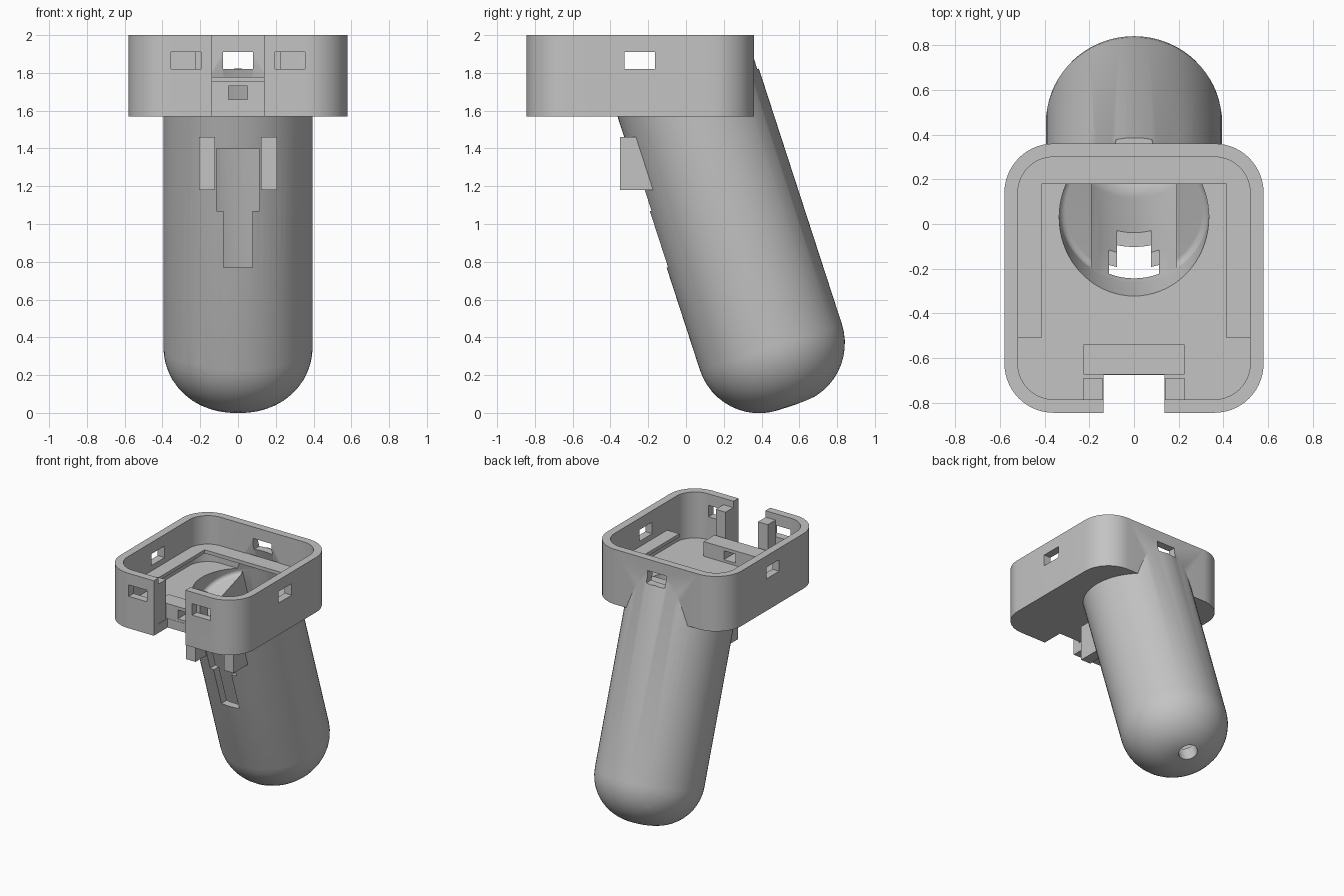
import bpy, bmesh, math
from mathutils import Vector

if "Cube" in bpy.data.objects:
    bpy.data.objects.remove(bpy.data.objects["Cube"], do_unlink=True)

GREY = bpy.data.materials.new("light_grey")
GREY.use_nodes = True
GREY.diffuse_color = (0.55, 0.55, 0.55, 1)
GREY.node_tree.nodes["Principled BSDF"].inputs["Base Color"].default_value = (0.55, 0.55, 0.55, 1)

TILT = math.radians(18)
DOWN = Vector((0, math.sin(TILT), -math.cos(TILT)))
ORIGIN = Vector((0, 0.509, 0.165))      # reference point on the handle axis


def make(name, bm):
    bmesh.ops.recalc_face_normals(bm, faces=bm.faces)
    mesh = bpy.data.meshes.new(name)
    bm.to_mesh(mesh)
    bm.free()
    mesh.materials.append(GREY)
    obj = bpy.data.objects.new(name, mesh)
    bpy.context.collection.objects.link(obj)
    return obj


def box(name, x0, x1, y0, y1, z0, z1):
    bm = bmesh.new()
    bmesh.ops.create_cube(bm, size=1)
    for v in bm.verts:
        v.co = ((x0 + x1) / 2 + v.co.x * (x1 - x0),
                (y0 + y1) / 2 + v.co.y * (y1 - y0),
                (z0 + z1) / 2 + v.co.z * (z1 - z0))
    return make(name, bm)


def rounded_prism(name, inset, z0, z1, steps=14):
    bm = bmesh.new()
    radius, verts = 0.22 - inset, []
    for k, (sx, sy) in enumerate(((1, 1), (-1, 1), (-1, -1), (1, -1))):
        for i in range(steps + 1):
            a = math.pi / 2 * (k + i / steps)
            verts.append(bm.verts.new((sx * 0.36 + radius * math.cos(a),
                                       -0.2425 + sy * 0.3825 + radius * math.sin(a), z0)))
    face = bm.faces.new(verts)
    top = bmesh.ops.extrude_face_region(bm, geom=[face])["geom"]
    bmesh.ops.translate(bm, vec=(0, 0, z1 - z0),
                        verts=[v for v in top if isinstance(v, bmesh.types.BMVert)])
    return make(name, bm)


def rod(name, a, b, radius, segments=32):
    a, b = Vector(a), Vector(b)
    bm = bmesh.new()
    bmesh.ops.create_cone(bm, cap_ends=True, segments=segments, radius1=radius,
                          radius2=radius, depth=(b - a).length)
    rot = (b - a).to_track_quat("Z", "Y")
    for v in bm.verts:
        v.co = rot @ v.co + (a + b) / 2
    return make(name, bm)


def tube(name, radius, fillet, top, end, half_width=None, segments=72):
    """Round-ended solid along the handle axis, optionally flattened on both sides."""
    bm = bmesh.new()
    profile = [(radius, top)]
    for i in range(13):
        a = math.pi / 2 * i / 12
        profile.append((radius - fillet + fillet * math.cos(a), end - fillet + fillet * math.sin(a)))
    rings = []
    for r, t in profile:
        rings.append([bm.verts.new((r * math.cos(a), r * math.sin(a), -t))
                      for a in (2 * math.pi * i / segments for i in range(segments))])
    for low, high in zip(rings, rings[1:]):
        for i in range(segments):
            j = (i + 1) % segments
            bm.faces.new((low[i], low[j], high[j], high[i]))
    bm.faces.new(rings[0])
    bm.faces.new(rings[-1])
    if half_width:
        for s in (-1, 1):
            cut = bmesh.ops.bisect_plane(bm, geom=bm.verts[:] + bm.edges[:] + bm.faces[:],
                                         plane_co=(s * half_width, 0, 0), plane_no=(s, 0, 0),
                                         clear_outer=True)["geom_cut"]
            bmesh.ops.contextual_create(bm, geom=[e for e in cut if isinstance(e, bmesh.types.BMEdge)])
    rot = (-DOWN).to_track_quat("Z", "Y")
    for v in bm.verts:
        p = v.co
        side = Vector((0, math.cos(TILT), math.sin(TILT)))
        v.co = ORIGIN + Vector((p.x, 0, 0)) + side * p.y - DOWN * p.z
    return make(name, bm)


def boolean(target, tool, operation="DIFFERENCE"):
    mod = target.modifiers.new("bool", "BOOLEAN")
    mod.object, mod.operation, mod.solver = tool, operation, "EXACT"
    bpy.context.view_layer.objects.active = target
    bpy.ops.object.modifier_apply(modifier=mod.name)
    bpy.data.objects.remove(tool, do_unlink=True)


# Outer shell: rounded head tray, tilted handle, pivot lugs
body = rounded_prism("body", 0, 1.57, 2.0)
boolean(body, tube("handle", 0.395, 0.33, -1.76, 0.137), "UNION")
for s in (-1, 1):
    x0, x1 = sorted((s * 0.122, s * 0.207))
    boolean(body, box("lug", x0, x1, -0.35, -0.13, 1.18, 1.46), "UNION")

# Hollow interior
boolean(body, rounded_prism("tray_cavity", 0.06, 1.64, 2.1))
boolean(body, tube("upper_bore", 0.335, 0.03, -2.3, -1.42))
boolean(body, tube("lower_bore", 0.334, 0.27, -2.2, 0.03, 0.19))

# Front notch, windows and trigger slots
cutters = [
    ("notch", -0.137, 0.137, -1, -0.675, 1.4, 2.1),
    ("side_window", -0.7, 0.7, -0.325, -0.165, 1.82, 1.91),
    ("back_window", -0.08, 0.08, 0.2, 0.385, 1.82, 1.91),
    ("front_window_right", -0.355, -0.195, -0.9, -0.75, 1.82, 1.91),
    ("front_window_left", 0.195, 0.355, -0.9, -0.75, 1.82, 1.91),
    ("wide_slot", -0.113, 0.113, -0.6, 0.05, 1.07, 1.4),
    ("narrow_slot", -0.077, 0.077, -0.6, 0.1, 0.77, 1.2),
]
for spec in cutters:
    boolean(body, box(*spec))

# Cross pins, cord holes and the hole in the butt
for y, z, r in ((-0.265, 1.32, 0.032), (-0.115, 1.08, 0.018), (-0.1, 0.89, 0.026)):
    boolean(body, rod("pin_hole", (-0.6, y, z), (0.6, y, z), r))
for a, b in (((-0.3, -0.1, 0.29), (-0.19, 0.35, 0.32)),
             ((-0.28, 0.95, 0.36), (-0.12, 0.52, 0.32)),
             ((-0.32, 0.6, 1.53), (-0.14, 0.2, 1.45))):
    boolean(body, rod("cord_hole", a, b, 0.057))
butt = ORIGIN + Vector((0, 0.06, 0.02))
boolean(body, rod("butt_hole", butt - DOWN * 0.2, butt + DOWN * 0.3, 0.07))

# U-shaped ledge inside the tray
ledge = rounded_prism("ledge", 0.055, 1.75, 1.777)
boolean(ledge, box("ledge_opening", -0.415, 0.415, -1, 0.18, 1.7, 1.8))
boolean(ledge, box("ledge_end", -1, 1, -1, -0.51, 1.7, 1.8))

# Block behind the notch with a rectangular port
block = box("front_block", -0.225, 0.225, -0.673, -0.54, 1.6, 1.755)
boolean(block, box("port", -0.05, 0.05, -0.8, -0.4, 1.66, 1.73))
boolean(body, box("port", -0.05, 0.05, -0.8, -0.53, 1.66, 1.73))

# Posts beside the notch, drilled across
posts = []
for s, side in ((1, "left"), (-1, "right")):
    x0, x1 = sorted((s * 0.14, s * 0.225))
    post = box(side + "_post", x0, x1, -0.79, -0.69, 1.62, 1.95)
    boolean(post, rod("post_hole", (x0 - 0.1, -0.74, 1.88), (x1 + 0.1, -0.74, 1.88), 0.025))
    posts.append(post)

for obj in [body, ledge, block] + posts:
    bpy.ops.object.select_all(action="DESELECT")
    obj.select_set(True)
    bpy.context.view_layer.objects.active = obj
    bpy.ops.object.shade_smooth_by_angle(angle=math.radians(30))
